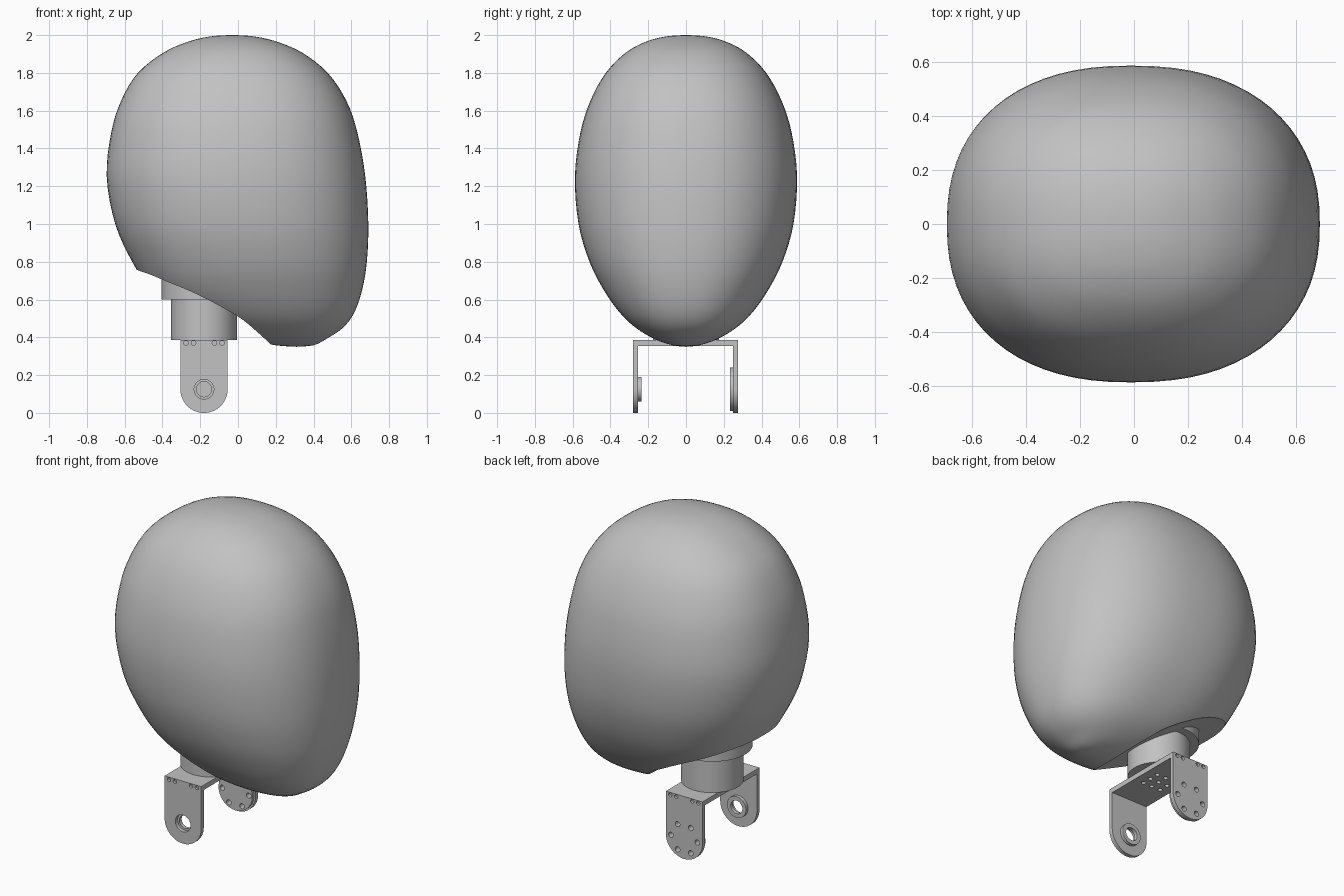
import bpy
import bmesh
from math import cos, sin, pi, copysign, radians
from mathutils import Vector, Matrix

cube = bpy.data.objects.get("Cube")
if cube:
    bpy.data.objects.remove(cube)

GREY = (0.54, 0.54, 0.54, 1)
grey = bpy.data.materials.new("plain grey")
grey.use_nodes = True
grey.diffuse_color = GREY
grey.node_tree.nodes["Principled BSDF"].inputs["Base Color"].default_value = GREY

AXIS_X = -0.18  # vertical axis shared by neck and bracket
ALONG_Y = Matrix.Rotation(pi / 2, 4, "X")


def finish(name, bm):
    """Turn a bmesh into a named object with the shared material."""
    bmesh.ops.recalc_face_normals(bm, faces=bm.faces)
    mesh = bpy.data.meshes.new(name)
    bm.to_mesh(mesh)
    bm.free()
    mesh.materials.append(grey)
    obj = bpy.data.objects.new(name, mesh)
    bpy.context.collection.objects.link(obj)
    return obj


def select_only(obj):
    bpy.ops.object.select_all(action="DESELECT")
    obj.select_set(True)
    bpy.context.view_layer.objects.active = obj


def smooth(obj, angle=35):
    select_only(obj)
    bpy.ops.object.shade_smooth_by_angle(angle=radians(angle))


def carve(obj, cutter):
    """Subtract the cutter from the object, then discard the cutter."""
    cutter.hide_render = True
    mod = obj.modifiers.new("carve", "BOOLEAN")
    mod.operation, mod.solver, mod.object = "DIFFERENCE", "EXACT", cutter
    select_only(obj)
    bpy.ops.object.modifier_apply(modifier=mod.name)
    bpy.data.objects.remove(cutter)


def add_cylinder(bm, centre, radius, depth, turn=Matrix(), sides=48):
    bmesh.ops.create_cone(bm, cap_ends=True, segments=sides, radius1=radius,
                          radius2=radius, depth=depth,
                          matrix=Matrix.Translation(centre) @ turn)


def extrude_outline(name, outline, y0, y1):
    """Extrude an outline in the xz plane from y0 to y1."""
    bm = bmesh.new()
    face = bm.faces.new([bm.verts.new((x, y0, z)) for x, z in outline])
    grown = bmesh.ops.extrude_face_region(bm, geom=[face])["geom"]
    moved = [v for v in grown if isinstance(v, bmesh.types.BMVert)]
    bmesh.ops.translate(bm, verts=moved, vec=(0, y1 - y0, 0))
    return finish(name, bm)


def spline(points, steps):
    """Catmull-Rom interpolation through the points."""
    pts = [Vector(p) for p in points]
    pts = [pts[0]] + pts + [pts[-1]]
    for a, b, c, d in zip(pts, pts[1:], pts[2:], pts[3:]):
        for i in range(steps):
            t = i / steps
            yield (b * 2 + (c - a) * t + (a * 2 - b * 5 + c * 4 - d) * t * t
                   + (b * 3 - a - c * 3 + d) * t ** 3) / 2
    yield pts[-1]


# Head shell: rings given as height, left end, right end, half depth
rings = [
    (2, -.03, -.03, 0), (1.995, -.13, .07, .09), (1.97, -.25, .19, .2),
    (1.91, -.39, .335, .315), (1.8, -.53, .475, .425), (1.65, -.62, .575, .507),
    (1.48, -.672, .633, .56), (1.25, -.695, .674, .588), (1, -.65, .69, .569),
    (.8, -.56, .682, .511), (.65, -.46, .657, .435), (.53, -.31, .615, .35),
    (.45, -.15, .555, .265), (.39, .03, .465, .165), (.358, .2, .4, .07),
    (.35, .31, .31, 0),
]
SIDES, POWER = 72, 2 / 2.3
bm = bmesh.new()
loops = []
for z, left, right, depth in spline(rings, 4):
    mid, half = (left + right) / 2, (right - left) / 2
    if depth < 0.001:
        loops.append([bm.verts.new((mid, 0, z))] * SIDES)
        continue
    loop = []
    for k in range(SIDES):
        c, s = cos(2 * pi * k / SIDES), sin(2 * pi * k / SIDES)
        loop.append(bm.verts.new((mid + half * copysign(abs(c) ** POWER, c),
                                  depth * copysign(abs(s) ** POWER, s), z)))
    loops.append(loop)
for upper, lower in zip(loops, loops[1:]):
    for k in range(SIDES):
        n = (k + 1) % SIDES
        corners = dict.fromkeys((upper[k], lower[k], lower[n], upper[n]))
        bm.faces.new(list(corners))
head = finish("head_shell", bm)

# Curved slanting cut under the head where the neck enters
edge = [(-.9, .87), (-.53, .755), (-.4, .705), (-.2, .62), (0, .51),
        (.1, .43), (.17, .365), (.2, .33)]
cut_line = [tuple(p) for p in spline(edge, 4)]
carve(head, extrude_outline("neck_cut", cut_line + [(.2, .1), (-.9, .1)], -1, 1))
smooth(head)

# Neck column and its wider collar
for name, radius, low, high in (("neck_column", .175, .385, .62),
                                ("neck_collar", .225, .6, .74)):
    bm = bmesh.new()
    add_cylinder(bm, (AXIS_X, 0, (low + high) / 2), radius, high - low, sides=64)
    smooth(finish(name, bm))

# Bracket: top plate with a grid of screw holes
WIDTH, WALL, TOP = .125, .025, .385
bracket_top = extrude_outline(
    "bracket_top",
    [(AXIS_X + sx * WIDTH, z) for sx, z in
     ((-1, TOP), (1, TOP), (1, TOP - .03), (-1, TOP - .03))], -.255, .25)
bm = bmesh.new()
for i in (-1, 0, 1):
    for j in (-1, 0, 1):
        add_cylinder(bm, (AXIS_X + i * .06, j * .06, TOP - .03), .013, .03, sides=16)
carve(bracket_top, finish("top_holes", bm))

# Bracket legs with rounded ends
arc = [(AXIS_X + WIDTH * cos(a), WIDTH + WIDTH * sin(a))
       for a in (pi + pi * k / 32 for k in range(33))]
outline = [(AXIS_X - WIDTH, TOP)] + arc + [(AXIS_X + WIDTH, TOP)]
front_leg = extrude_outline("front_leg", outline, -.28, -.28 + WALL)
back_leg = extrude_outline("back_leg", outline, .25, .25 + WALL)

# Raised discs on the inner sides of the legs
bm = bmesh.new()
add_cylinder(bm, (AXIS_X, -.246, WIDTH), .065, .022, ALONG_Y)
front_boss = finish("front_boss", bm)
bm = bmesh.new()
add_cylinder(bm, (AXIS_X, .242, WIDTH), .115, .02, ALONG_Y)
back_disc = finish("back_disc", bm)


def pivot_hole(radius):
    bm = bmesh.new()
    add_cylinder(bm, (AXIS_X, -.25, WIDTH), radius, .2, ALONG_Y)
    return finish("pivot_hole", bm)


def screw_holes(y, ring):
    """Row of shallow screw holes, with an optional ring of through holes."""
    bm = bmesh.new()
    for dx in (-.095, -.055, .055, .095):
        add_cylinder(bm, (AXIS_X + dx, y, .37), .012, .03, ALONG_Y, 16)
    for k in range(6 if ring else 0):
        a = pi * k / 3
        centre = (AXIS_X + .09 * cos(a), .25, WIDTH + .09 * sin(a))
        add_cylinder(bm, centre, .016, .2, ALONG_Y, 16)
    return finish("screw_holes", bm)


# The leg hole is wider than the boss hole, leaving a recessed bearing rim
carve(front_leg, pivot_hole(.052))
carve(front_boss, pivot_hole(.04))
carve(front_leg, screw_holes(-.28, False))
carve(back_leg, screw_holes(.275, True))
carve(back_disc, screw_holes(.275, True))

for part in (bracket_top, front_leg, back_leg, front_boss, back_disc):
    smooth(part)
